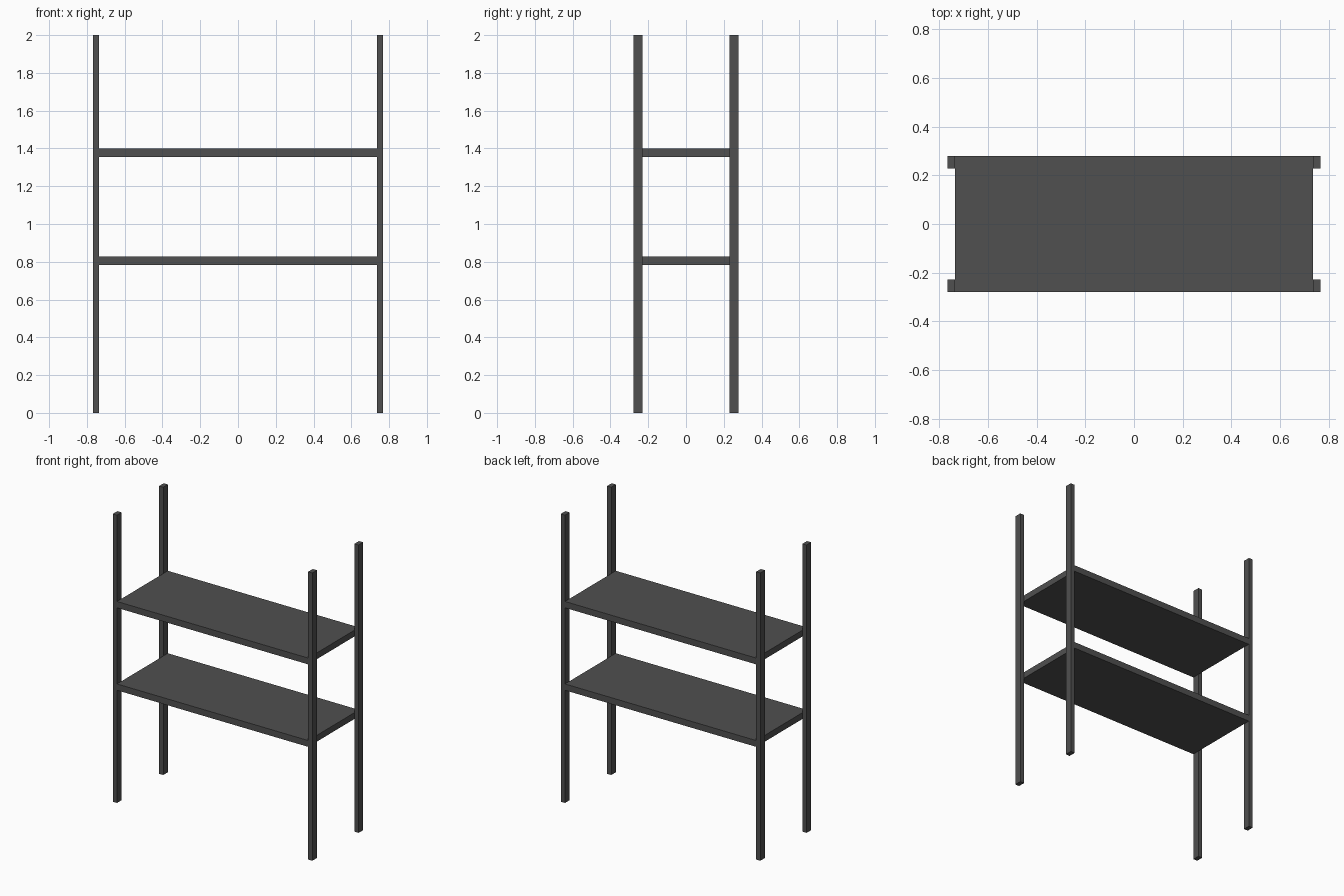
import bpy

if "Cube" in bpy.data.objects:
    bpy.data.objects.remove(bpy.data.objects["Cube"])

dark = bpy.data.materials.new("dark_grey")
dark.diffuse_color = (0.08, 0.08, 0.08, 1)
dark.use_nodes = True
dark.node_tree.nodes["Principled BSDF"].inputs["Base Color"].default_value = dark.diffuse_color


def box(name, lo, hi):
    """Box spanning two opposite corners."""
    bpy.ops.mesh.primitive_cube_add(size=1)
    ob = bpy.context.object
    ob.name = name
    ob.location = [(a + b) / 2 for a, b in zip(lo, hi)]
    ob.scale = [b - a for a, b in zip(lo, hi)]
    bpy.ops.object.transform_apply(location=True, rotation=False, scale=True)
    ob.data.materials.append(dark)
    return ob


X_OUT, X_IN = 0.767, 0.735
Y_OUT, Y_IN = 0.279, 0.229

# Four corner posts
for x_name, sx in (("left", -1), ("right", 1)):
    for y_name, sy in (("front", -1), ("back", 1)):
        xs = sorted((sx * X_IN, sx * X_OUT))
        ys = sorted((sy * Y_IN, sy * Y_OUT))
        box(f"{y_name}_{x_name}_post", (xs[0], ys[0], 0), (xs[1], ys[1], 2))

# Two shelf boards fitted between the posts
for name, top in (("lower_shelf", 0.827), ("upper_shelf", 1.4)):
    box(name, (-X_IN, -Y_OUT, top - 0.044), (X_IN, Y_OUT, top))
